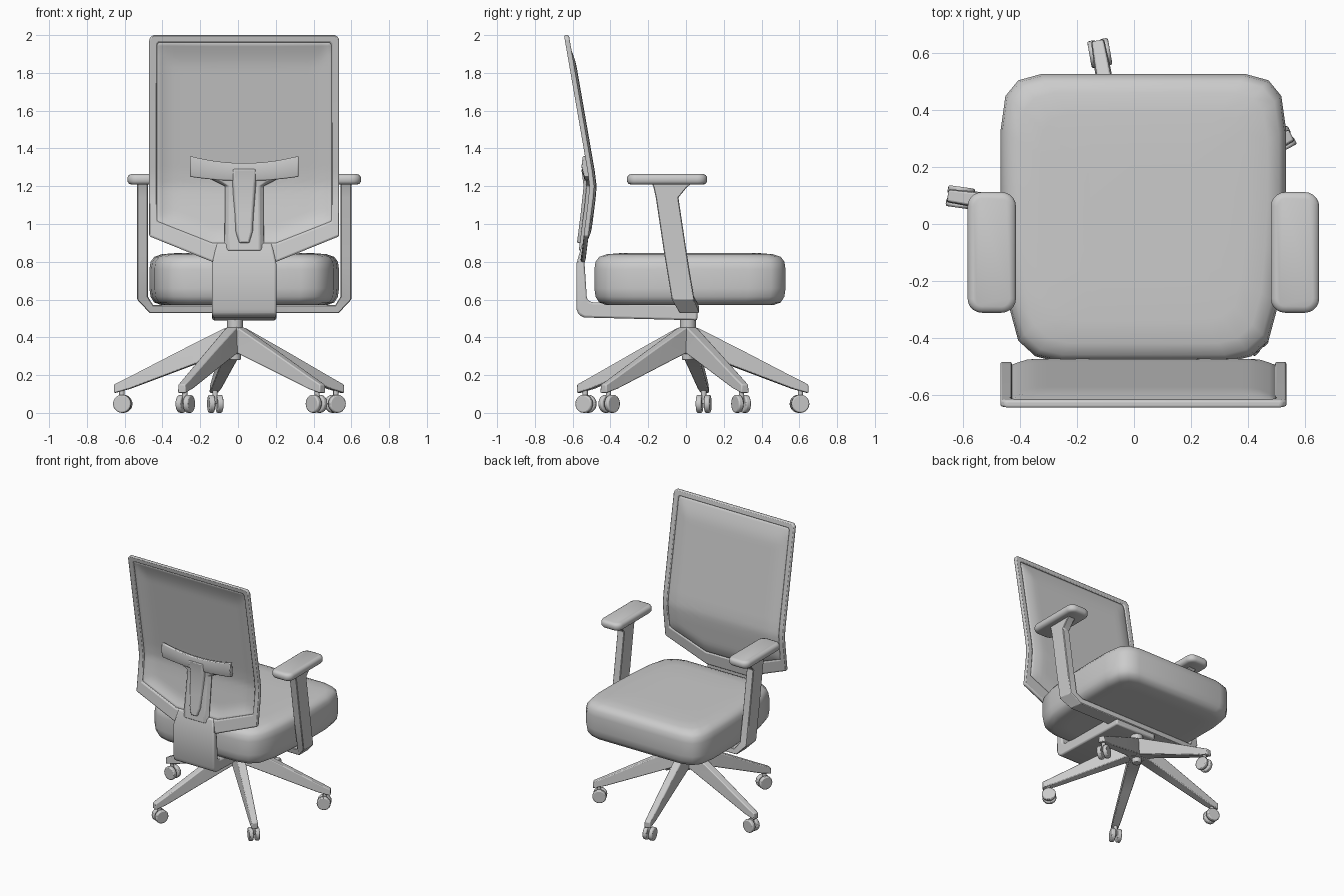
import bpy, bmesh
from math import sin, cos, pi, radians
from mathutils import Matrix

if "Cube" in bpy.data.objects:
    bpy.data.objects.remove(bpy.data.objects["Cube"])

CX = 0.033            # centre line of seat, back and arms
HUB = (-0.016, 0.01)  # centre of the star base


def finish(name, bm, bevel=0, angle=35, solid=0, segs=2):
    bmesh.ops.recalc_face_normals(bm, faces=bm.faces)
    me = bpy.data.meshes.new(name)
    bm.to_mesh(me)
    bm.free()
    ob = bpy.data.objects.new(name, me)
    bpy.context.collection.objects.link(ob)
    bpy.ops.object.select_all(action='DESELECT')
    ob.select_set(True)
    bpy.context.view_layer.objects.active = ob
    bpy.ops.object.shade_smooth_by_angle(angle=radians(angle))
    if solid:
        m = ob.modifiers.new("thickness", 'SOLIDIFY')
        m.thickness = solid
    if bevel:
        m = ob.modifiers.new("bevel", 'BEVEL')
        m.width, m.segments, m.limit_method = bevel, segs, 'ANGLE'
    return ob


def loft(name, rings, closed=False, **kw):
    """Skin a list of equal-length vertex rings; cap the ends or join them."""
    bm = bmesh.new()
    vs = [[bm.verts.new(p) for p in r] for r in rings]
    n = len(vs[0])
    pairs = list(zip(vs, vs[1:])) + ([(vs[-1], vs[0])] if closed else [])
    for a, b in pairs:
        for i in range(n):
            j = (i + 1) % n
            bm.faces.new((a[i], a[j], b[j], b[i]))
    if not closed:
        bm.faces.new(vs[0][::-1])
        bm.faces.new(vs[-1])
    return finish(name, bm, **kw)


def lerp_table(t, v):
    """Piecewise linear lookup in an ascending (key, value) table."""
    if v <= t[0][0]:
        return t[0][1]
    for (a, p), (b, q) in zip(t, t[1:]):
        if v <= b:
            return p + (q - p) * (v - a) / (b - a)
    return t[-1][1]


def back_y(z):
    return lerp_table([(0.8, -0.545), (1.13, -0.503), (1.2, -0.497),
                       (1.28, -0.507), (2.0, -0.632)], z)


def mirrored(half):
    """Close a right-hand half outline by mirroring its x values."""
    return half + [(-p[0],) + tuple(p[1:]) for p in reversed(half)]


# seat cushion: rounded outline, rings stacked in z
half = [(0.30, -0.485), (0.38, -0.465), (0.44, -0.41), (0.475, -0.28), (0.492, -0.1),
        (0.502, 0.1), (0.502, 0.33), (0.485, 0.45), (0.44, 0.505), (0.36, 0.527)]
outline = mirrored(half)
layers = [(0.57, 0.14), (0.572, 0.06), (0.585, 0.025), (0.615, 0.006), (0.66, 0), (0.76, 0),
          (0.80, 0.006), (0.826, 0.025), (0.84, 0.065), (0.846, 0.14), (0.847, 0.3)]
loft("seat", [[(CX + x * (1 - 2 * i), 0.02 + (y - 0.02) * (1 - 2 * i), z) for x, y in outline]
              for z, i in layers], angle=60)

# back frame: four-sided section swept round the outline
outer = [(0.485, 2.0), (0.503, 1.98), (0.503, 1.28), (0.503, 1.2), (0.503, 1.13),
         (0.503, 0.935), (0.17, 0.80)]
inner = [(0.45, 1.962), (0.462, 1.95), (0.462, 1.28), (0.462, 1.2), (0.462, 1.13),
         (0.462, 1.015), (0.17, 0.90)]
rings = []
for (ox, oz), (ix, iz) in zip(mirrored(outer), mirrored(inner)):
    rings.append([(CX + x, back_y(z) + d, z) for x, z, d in
                  ((ox, oz, -.014), (ox, oz, .012), (ix, iz, .012), (ix, iz, -.014))])
loft("back_frame", rings, closed=True, bevel=0.008)

# back panel: thin shell bulging forward from the frame
bm = bmesh.new()
NX, NZ = 28, 36
grid = []
for r in range(NZ + 1):
    row = []
    for c in range(NX + 1):
        x = (2 * c / NX - 1) * 0.475
        bot = lerp_table([(0.17, 0.885), (0.475, 1.005)], abs(x))
        z = bot + (1.97 - bot) * r / NZ
        e = min(1, (0.475 - abs(x)) / 0.1, (1.97 - z) / 0.15, (z - bot) / 0.1)
        row.append(bm.verts.new((CX + x, back_y(z) - 0.008 + 0.026 * sin(e * pi / 2), z)))
    grid.append(row)
for a, b in zip(grid, grid[1:]):
    for i in range(NX):
        bm.faces.new((a[i], a[i + 1], b[i + 1], b[i]))
finish("back_panel", bm, solid=0.006, angle=50)

# back support: L-shaped plate running under the seat (y, z back; y, z inside; half width)
prof = [(-.548, .90, -.52, .90, .145), (-.58, .79, -.537, .79, .17), (-.58, .55, -.525, .61, .17),
        (-.568, .52, -.515, .592, .17), (-.54, .505, -.49, .585, .17), (.06, .49, .06, .57, .17)]
loft("back_support", [[(CX - w, a, b), (CX + w, a, b), (CX + w, c, d), (CX - w, c, d)]
                      for a, b, c, d, w in prof], bevel=0.01)

# lumbar stem and its central ridge (z, half width)
for name, secs, back, front in (
        ("lumbar_stem", [(.86, .11), (.95, .107), (1.1, .105), (1.2, .105), (1.24, .185), (1.3, .19)], -.03, -.004),
        ("lumbar_ridge", [(.9, .03), (.96, .05), (1.05, .055), (1.2, .068), (1.29, .075)], -.045, -.02)):
    loft(name, [[(CX - w, back_y(z) + front, z), (CX + w, back_y(z) + front, z),
                 (CX + w * .75, back_y(z) + back, z), (CX - w * .75, back_y(z) + back, z)]
                for z, w in secs], bevel=0.006)

# lumbar bar: curved pad across the back
rings = []
for k in range(13):
    u = k / 6 - 1
    lo, hi = 1.228 + 0.022 * u * u, 1.322 + 0.038 * u * u
    rings.append([(CX + 0.287 * u, back_y(z) + d, z) for z, d in
                  ((lo, -.01), (hi, -.005), (hi, -.026), ((lo + hi) / 2, -.042), (lo, -.036))])
loft("lumbar_bar", rings, bevel=0.005)

# arm frame: one U-shaped bar under the seat (outer x, z; inner x, z; y range)
side = [(.567, 1.215, .51, 1.215, -.18, .03), (.567, 1.195, .51, 1.195, -.172, .005),
        (.567, 1.14, .51, 1.14, -.16, -.04), (.567, .84, .51, .84, -.115, .005),
        (.567, .60, .51, .615, -.075, .042), (.50, .528, .482, .57, -.035, .068)]
full = [(1,) + s for s in side] + [(-1,) + s for s in reversed(side)]
loft("arm_frame", [[(CX + m * a, y0, b), (CX + m * a, y1, b), (CX + m * c, y1, d), (CX + m * c, y0, d)]
                   for m, a, b, c, d, y0, y1 in full], bevel=0.004, segs=1)


# arm pads: rounded rectangles with soft edges
def rounded(cx, cy, hx, hy, r, z):
    pts = []
    for q, (sx, sy) in enumerate(((1, 1), (-1, 1), (-1, -1), (1, -1))):
        for k in range(6):
            t = (q + k / 5) * pi / 2
            pts.append((cx + sx * (hx - r) + r * cos(t), cy + sy * (hy - r) + r * sin(t), z))
    return pts


for s, label in ((1, "right"), (-1, "left")):
    loft(label + "_arm_pad", [rounded(CX + s * .533, -.1, .085 - i, .212 - i, .05 - i, z) for z, i in
         ((1.208, .022), (1.213, .008), (1.225, 0), (1.247, 0), (1.259, .007), (1.265, .022))], angle=60)


def cylinder(name, r1, r2, depth, matrix, segs=24, bevel=0.0):
    bm = bmesh.new()
    bmesh.ops.create_cone(bm, cap_ends=True, segments=segs, radius1=r1, radius2=r2,
                          depth=depth, matrix=matrix)
    return finish(name, bm, bevel=bevel)


# hub and gas column
cylinder("hub", 0.03, 0.05, 0.17, Matrix.Translation((*HUB, 0.365)), bevel=0.005)
cylinder("column", 0.042, 0.042, 0.1, Matrix.Translation((*HUB, 0.49)))

# star base: five tapered legs, each with a twin-wheel caster
for k in range(5):
    place = Matrix.Translation((*HUB, 0)) @ Matrix.Rotation(radians(28 + 72 * k), 4, 'Z')
    # radius, top z, bottom z, top half width, bottom half width
    secs = [(0, .465, .31, .03, .045), (.06, .445, .315, .03, .045), (.3, .325, .225, .026, .036),
            (.56, .192, .128, .023, .028), (.645, .15, .105, .02, .024)]
    leg = loft(f"base_leg_{k}", [[(r, -tw, t), (r, tw, t), (r, bw, b), (r, -bw, b)]
                                 for r, t, b, tw, bw in secs], bevel=0.006)
    leg.matrix_world = place
    cylinder(f"caster_stem_{k}", 0.014, 0.014, 0.09, place @ Matrix.Translation((.605, 0, .095)), 12)
    for s in (-1, 1):
        cylinder(f"caster_wheel_{k}_{'a' if s < 0 else 'b'}", 0.048, 0.048, 0.03,
                 place @ Matrix.Translation((.6, s * .022, .052 - .004)) @ Matrix.Rotation(pi / 2, 4, 'X'),
                 20, bevel=0.007)
